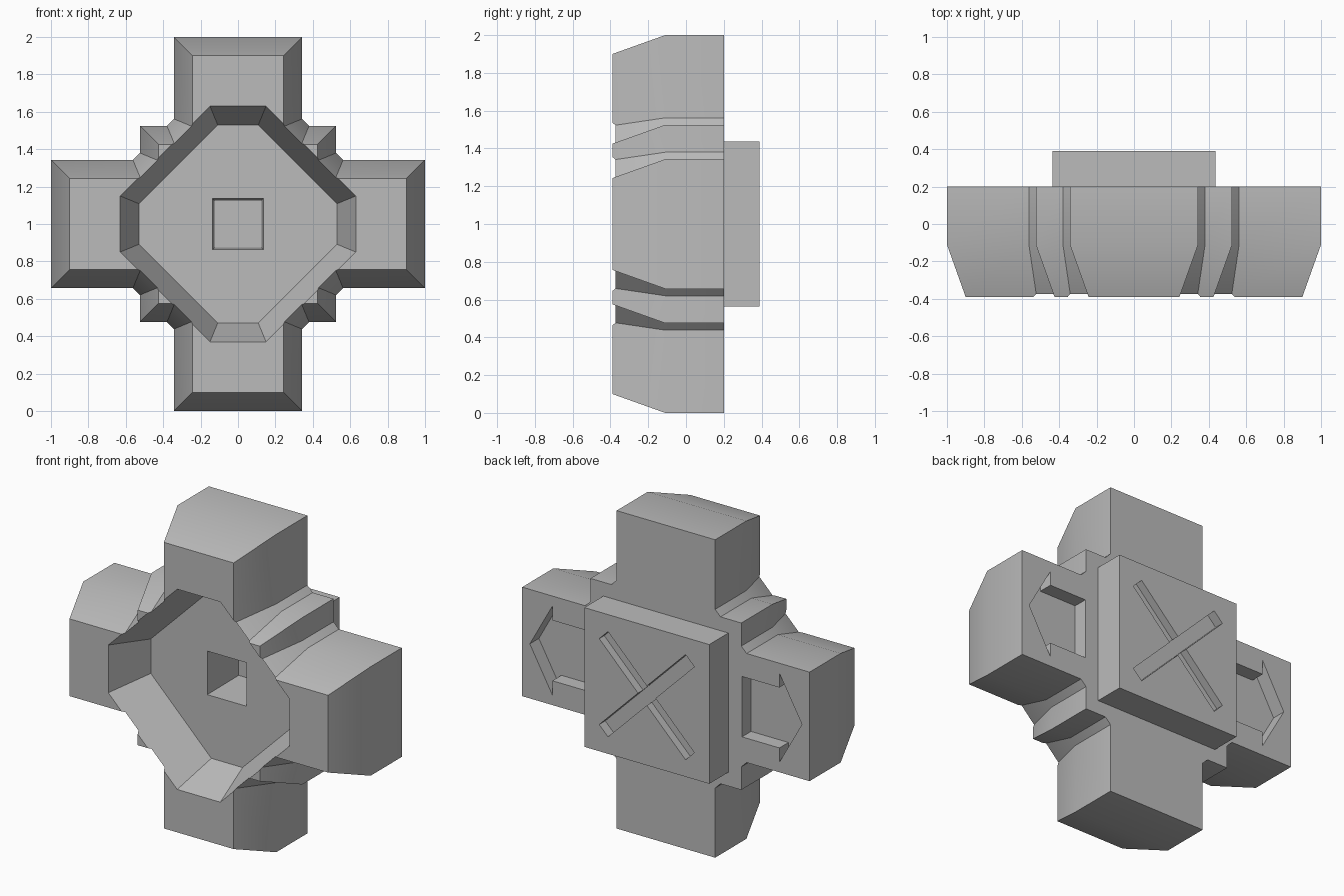
import bpy, bmesh, math
from mathutils import Vector, Matrix

cube = bpy.data.objects.get("Cube")
if cube:
    bpy.data.objects.remove(cube, do_unlink=True)

GREY = (0.5, 0.5, 0.5, 1)
mat = bpy.data.materials.new("stone_grey")
mat.use_nodes = True
mat.diffuse_color = GREY
mat.node_tree.nodes["Principled BSDF"].inputs["Base Color"].default_value = GREY

FRONT, KNEE, BACK, PAD_BACK = -0.39, -0.11, 0.2, 0.39
TAPER = 0.1


def inset(points, d):
    """Move every edge of a counter-clockwise outline inwards by d."""
    result = []
    for i, p in enumerate(points):
        p = Vector(p)
        a = (p - Vector(points[i - 1])).normalized()
        b = (Vector(points[(i + 1) % len(points)]) - p).normalized()
        na, nb = Vector((-a.y, a.x)), Vector((-b.y, b.x))
        result.append(p + (na + nb) * d / (1 + na.dot(nb)))
    return result


def four_way(quarter):
    """Repeat a quarter outline at each right angle."""
    return [Matrix.Rotation(k * math.pi / 2, 2) @ Vector(p)
            for k in range(4) for p in quarter]


def loft(name, sections):
    """Solid through outlines in x, z placed at given y depths."""
    bm = bmesh.new()
    rings = [[bm.verts.new((p[0], y, p[1] + 1)) for p in pts] for y, pts in sections]
    for r, s in zip(rings, rings[1:]):
        for i in range(len(r)):
            bm.faces.new((r[i - 1], r[i], s[i], s[i - 1]))
    bm.faces.new(rings[0])
    bm.faces.new(rings[-1])
    bmesh.ops.recalc_face_normals(bm, faces=bm.faces)
    me = bpy.data.meshes.new(name)
    bm.to_mesh(me)
    bm.free()
    me.materials.append(mat)
    ob = bpy.data.objects.new(name, me)
    bpy.context.collection.objects.link(ob)
    return ob


def activate(ob):
    bpy.ops.object.select_all(action='DESELECT')
    ob.select_set(True)
    bpy.context.view_layer.objects.active = ob


def cut(target, cutter):
    """Carve the cutter out of the target and discard it."""
    cutter.hide_render = True
    activate(target)
    mod = target.modifiers.new("carve", 'BOOLEAN')
    mod.operation, mod.solver, mod.object = 'DIFFERENCE', 'EXACT', cutter
    bpy.ops.object.modifier_apply(modifier=mod.name)
    bpy.data.objects.remove(cutter, do_unlink=True)


def box(w, h):
    return [(w, -h), (w, h), (-w, h), (-w, -h)]


# Cross-shaped body with stepped inner corners and a tapered front
cross = four_way([(1, -0.343), (1, 0.343), (0.562, 0.343), (0.525, 0.38),
                  (0.525, 0.525), (0.38, 0.525), (0.343, 0.562)])
# The last point of a quarter runs into the next arm, so drop nothing but repeats
body = loft("cross_body", [(BACK, cross), (KNEE, cross), (FRONT, inset(cross, TAPER))])

# Octagonal sloping recess in the front
octagon = four_way([(0.63, -0.15), (0.63, 0.15)])
spare = 0.2
cut(body, loft("recess_cutter", [
    (KNEE, inset(octagon, TAPER)),
    (FRONT + (FRONT - KNEE) * spare, inset(octagon, -TAPER * spare))]))

# Square socket in the recess floor
cut(body, loft("socket_cutter", [(KNEE - 0.05, box(0.137, 0.137)), (KNEE, box(0.137, 0.137)),
                                 (0.185, box(0.125, 0.125))]))

# Outward arrows sunk into the back of the side arms
arrow = [(0.53, -0.19), (0.79, -0.19), (0.79, -0.28), (0.947, 0),
         (0.79, 0.28), (0.79, 0.19), (0.53, 0.19)]
for side in (1, -1):
    pts = [(side * x, z) for x, z in arrow]
    cut(body, loft("arrow_cutter", [(BACK - 0.09, pts), (BACK + 0.1, pts)]))

# Square back pad with two crossing diagonal grooves
square = box(0.435, 0.438)
pad = loft("back_pad", [(BACK, square), (PAD_BACK, square)])
for angle, depth in ((-45, 0.05), (45, 0.06)):
    turn = Matrix.Rotation(math.radians(angle), 2)
    pts = [turn @ Vector(p) for p in box(0.425, 0.043)]
    # Rising towards -x is the deeper groove
    pts = [(-p.x, p.y) for p in pts]
    cut(pad, loft("groove_cutter", [(PAD_BACK - depth, pts), (PAD_BACK + 0.1, pts)]))

for ob in (body, pad):
    activate(ob)
    bpy.ops.object.shade_smooth_by_angle(angle=math.radians(30))
